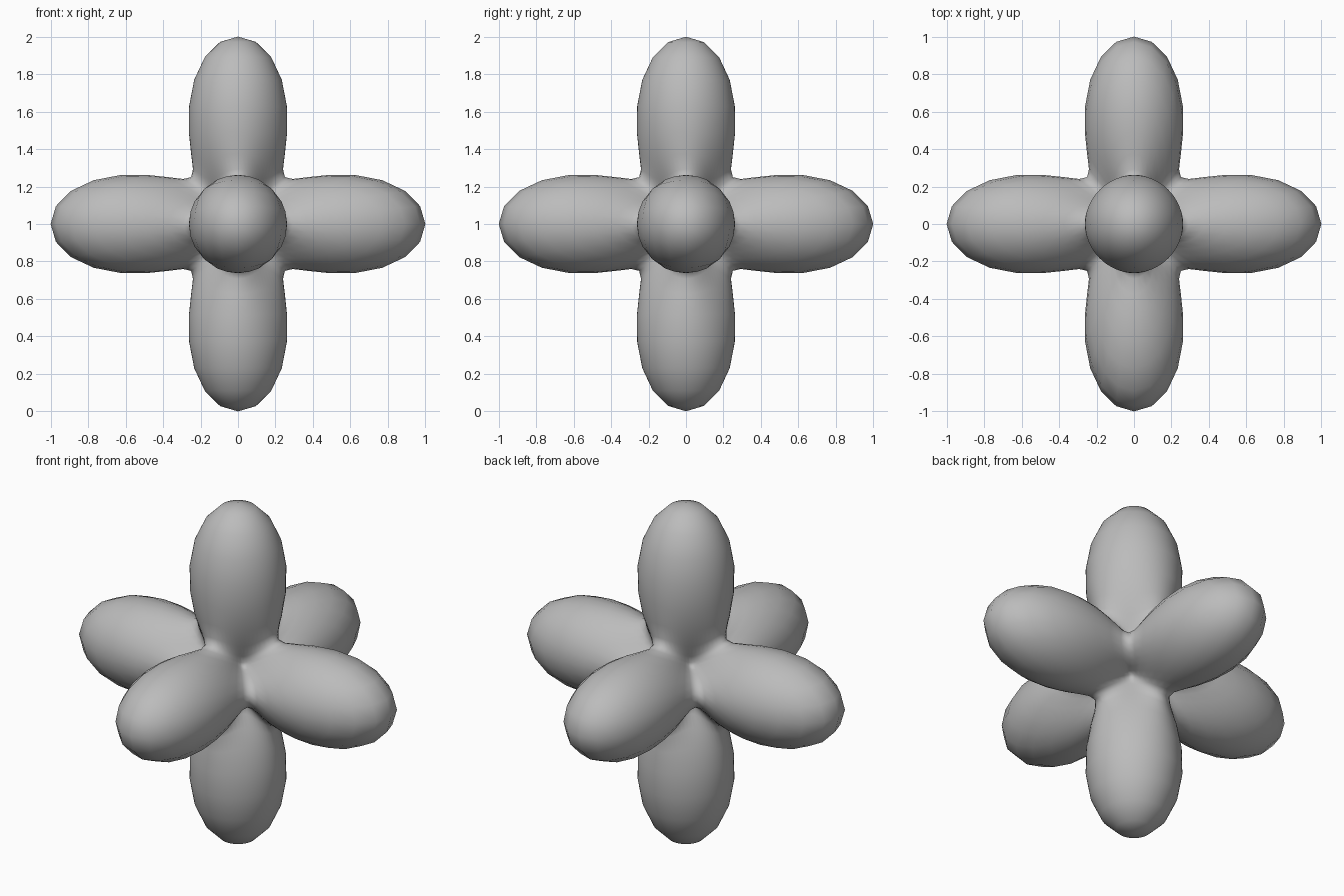
import bpy
import bmesh

POWER = 5          # sharpness of the six lobes

if "Cube" in bpy.data.objects:
    bpy.data.objects.remove(bpy.data.objects["Cube"])

# Plain grey material
grey = bpy.data.materials.new("plain grey")
grey.use_nodes = True
colour = (0.5, 0.5, 0.5, 1)
grey.diffuse_color = colour
grey.node_tree.nodes["Principled BSDF"].inputs["Base Color"].default_value = colour

# Six-lobed body: a sphere whose radius swells along every axis
bm = bmesh.new()
bmesh.ops.create_uvsphere(bm, u_segments=64, v_segments=32, radius=1)
for v in bm.verts:
    direction = v.co.normalized()
    radius = sum(abs(c) ** POWER for c in direction)
    v.co = direction * radius
    v.co.z += 1
for face in bm.faces:
    face.smooth = True
mesh = bpy.data.meshes.new("six_lobed_body")
bm.to_mesh(mesh)
bm.free()
mesh.materials.append(grey)
body = bpy.data.objects.new("six_lobed_body", mesh)
bpy.context.scene.collection.objects.link(body)
